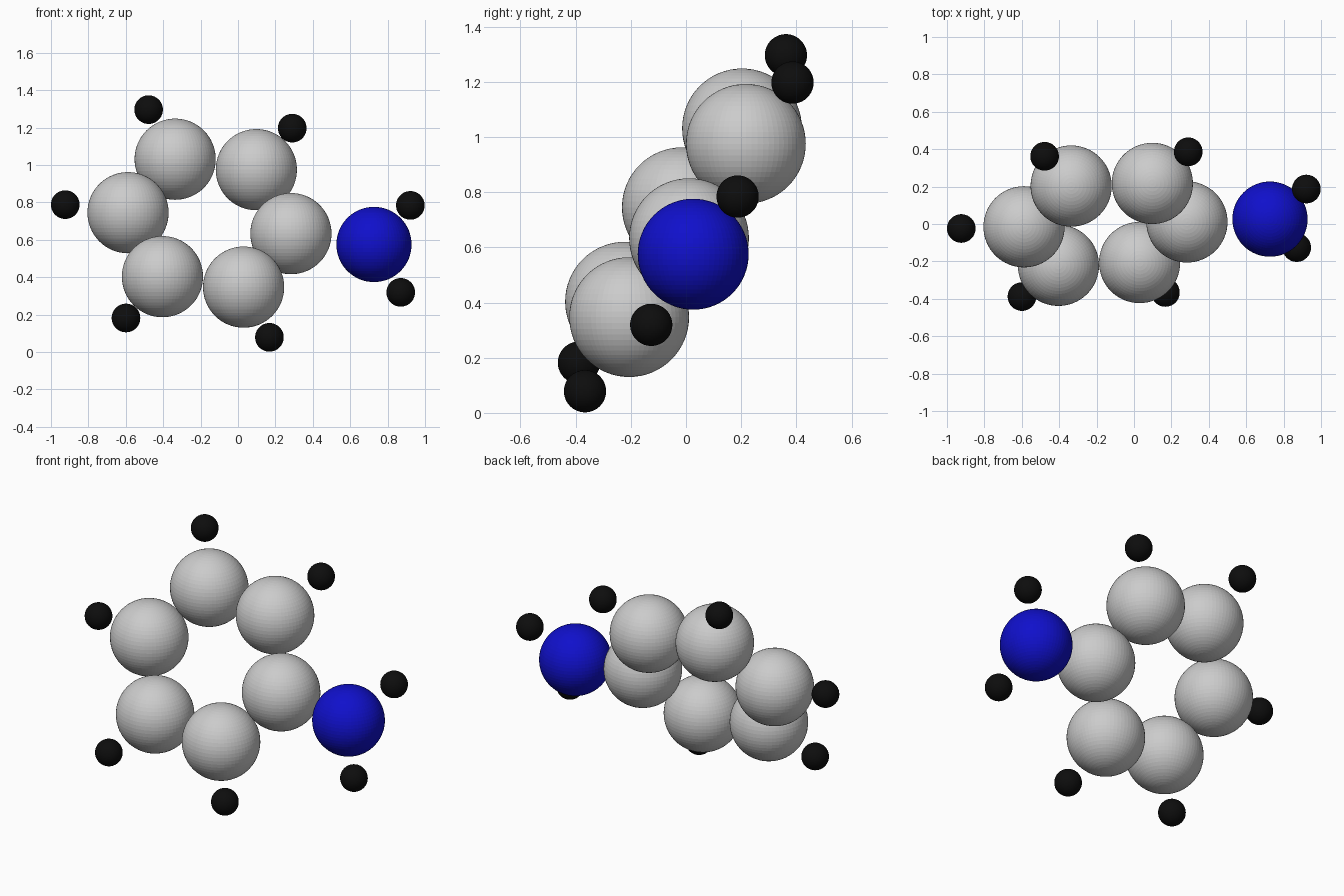
import bpy

if "Cube" in bpy.data.objects:
    bpy.data.objects.remove(bpy.data.objects["Cube"])

R_CARBON, R_NITROGEN, R_HYDROGEN = 0.217, 0.201, 0.0765


def material(name, rgb):
    m = bpy.data.materials.new(name)
    m.diffuse_color = (*rgb, 1)
    m.use_nodes = True
    m.node_tree.nodes["Principled BSDF"].inputs["Base Color"].default_value = m.diffuse_color
    return m


blue = material("blue", (0.005, 0.005, 0.6))
black = material("black", (0.004, 0.004, 0.004))


def atom(name, pos, radius, mat=None):
    bpy.ops.mesh.primitive_uv_sphere_add(segments=64, ring_count=32, radius=radius, location=pos)
    ob = bpy.context.object
    ob.name = name
    if mat:
        ob.data.materials.append(mat)


# Tilted six-atom ring
ring = [(0.283, 0.011, 0.633), (0.098, 0.217, 0.975), (-0.336, 0.203, 1.031),
        (-0.588, -0.015, 0.745), (-0.404, -0.221, 0.403), (0.030, -0.206, 0.347)]
for i, p in enumerate(ring):
    atom(f"carbon_ball_{i + 1}", p, R_CARBON)

# Side group ball
atom("nitrogen_ball", (0.727, 0.026, 0.575), R_NITROGEN, blue)

# Small outer balls: five around the ring, two on the side group
outer = [(0.290, 0.386, 1.197), (-0.478, 0.362, 1.296), (-0.9235, -0.024, 0.788),
         (-0.599, -0.388, 0.182), (0.168, -0.366, 0.0785),
         (0.9215, 0.187, 0.784), (0.870, -0.126, 0.319)]
for i, p in enumerate(outer):
    atom(f"hydrogen_ball_{i + 1}", p, R_HYDROGEN, black)
